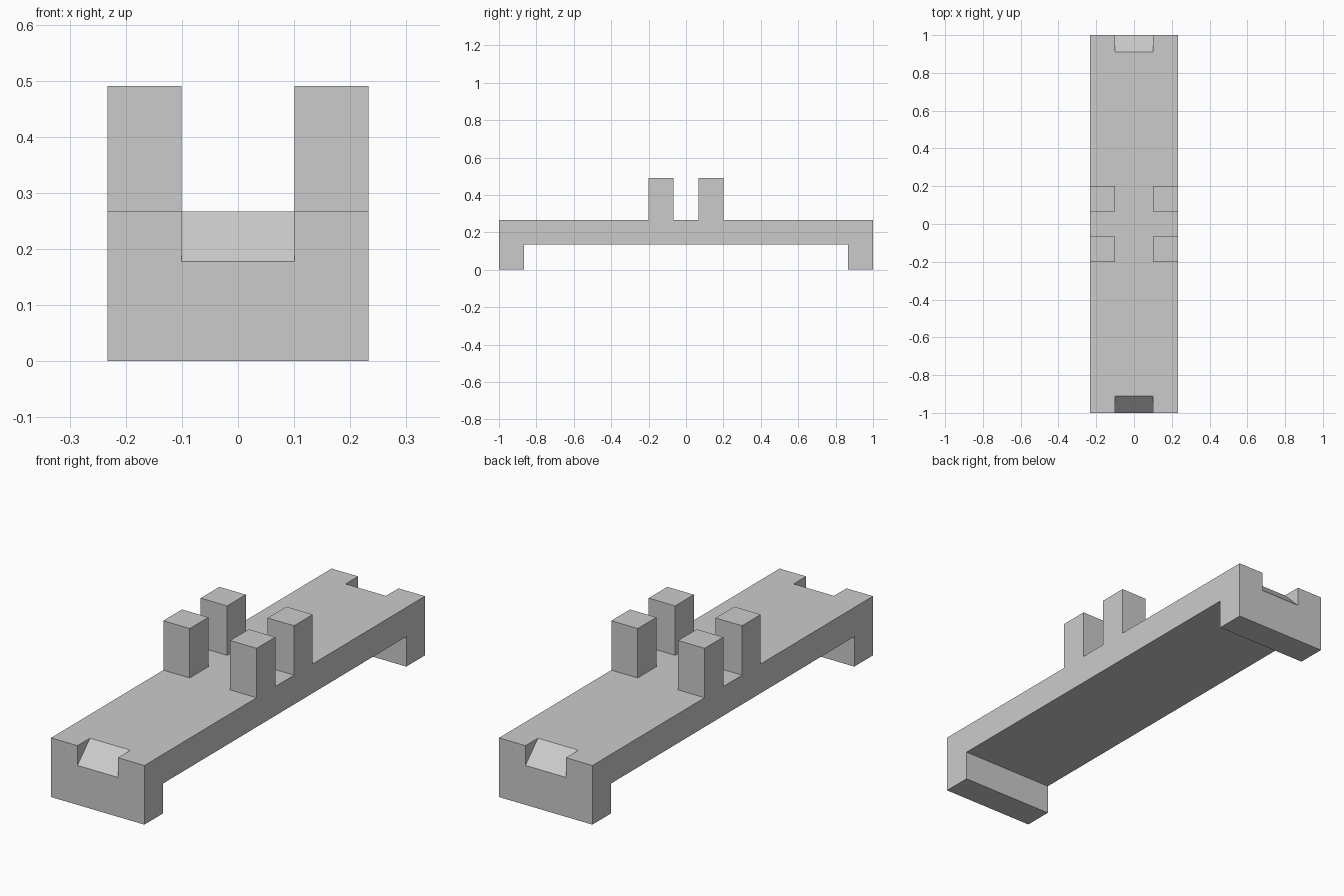
import bpy
import bmesh

default_cube = bpy.data.objects.get("Cube")
if default_cube:
    bpy.data.objects.remove(default_cube, do_unlink=True)

HALF_WIDTH = 0.233
DECK_TOP = 0.267
DECK_BOTTOM = 0.135
LEG = 0.133
POST_TOP = 0.49
SLOT = 0.101

grey = bpy.data.materials.new("plain grey")
grey.use_nodes = True
colour = (0.6, 0.6, 0.6, 1)
grey.diffuse_color = colour
grey.node_tree.nodes["Principled BSDF"].inputs["Base Color"].default_value = colour


def extrude_profile(name, profile, x0, x1):
    """Extrude a (y, z) outline along x."""
    bm = bmesh.new()
    face = bm.faces.new([bm.verts.new((x0, y, z)) for y, z in profile])
    result = bmesh.ops.extrude_face_region(bm, geom=[face])
    verts = [v for v in result["geom"] if isinstance(v, bmesh.types.BMVert)]
    bmesh.ops.translate(bm, verts=verts, vec=(x1 - x0, 0, 0))
    bmesh.ops.recalc_face_normals(bm, faces=bm.faces)
    mesh = bpy.data.meshes.new(name)
    bm.to_mesh(mesh)
    bm.free()
    mesh.materials.append(grey)
    obj = bpy.data.objects.new(name, mesh)
    bpy.context.collection.objects.link(obj)
    return obj


# Deck with a full-width leg at each end
inner = 1 - LEG
bridge = extrude_profile("deck_and_legs", [
    (-1, 0), (-inner, 0), (-inner, DECK_BOTTOM), (inner, DECK_BOTTOM),
    (inner, 0), (1, 0), (1, DECK_TOP), (-1, DECK_TOP)], -HALF_WIDTH, HALF_WIDTH)

# Sloping notches in the top edge of both ends
cutters = []
for side in (-1, 1):
    slope_y, slope_z = 0.911, 0.178
    rise = (DECK_TOP - slope_z) / (1 - slope_y)
    over = 0.05
    profile = [(side * (1 + over), slope_z - rise * over),
               (side * (slope_y - over), DECK_TOP + rise * over),
               (side * (1 + over), DECK_TOP + rise * over)]
    cutter = extrude_profile("notch_cutter", profile, -SLOT, SLOT)
    cutter.hide_render = True
    cutters.append(cutter)
    modifier = bridge.modifiers.new("end notch", 'BOOLEAN')
    modifier.operation = 'DIFFERENCE'
    modifier.solver = 'EXACT'
    modifier.object = cutter

# Bake the notches and discard the cutters
graph = bpy.context.evaluated_depsgraph_get()
cut_mesh = bpy.data.meshes.new_from_object(bridge.evaluated_get(graph))
bridge.modifiers.clear()
bridge.data = cut_mesh
for cutter in cutters:
    bpy.data.objects.remove(cutter, do_unlink=True)

# Four square posts in the middle
for x_name, sx in (("right", -1), ("left", 1)):
    for y_name, sy in (("front", -1), ("back", 1)):
        y0, y1 = sy * 0.067, sy * 0.2
        extrude_profile(f"{y_name}_{x_name}_post",
                        [(y0, DECK_TOP), (y1, DECK_TOP), (y1, POST_TOP), (y0, POST_TOP)],
                        sx * SLOT, sx * HALF_WIDTH)
